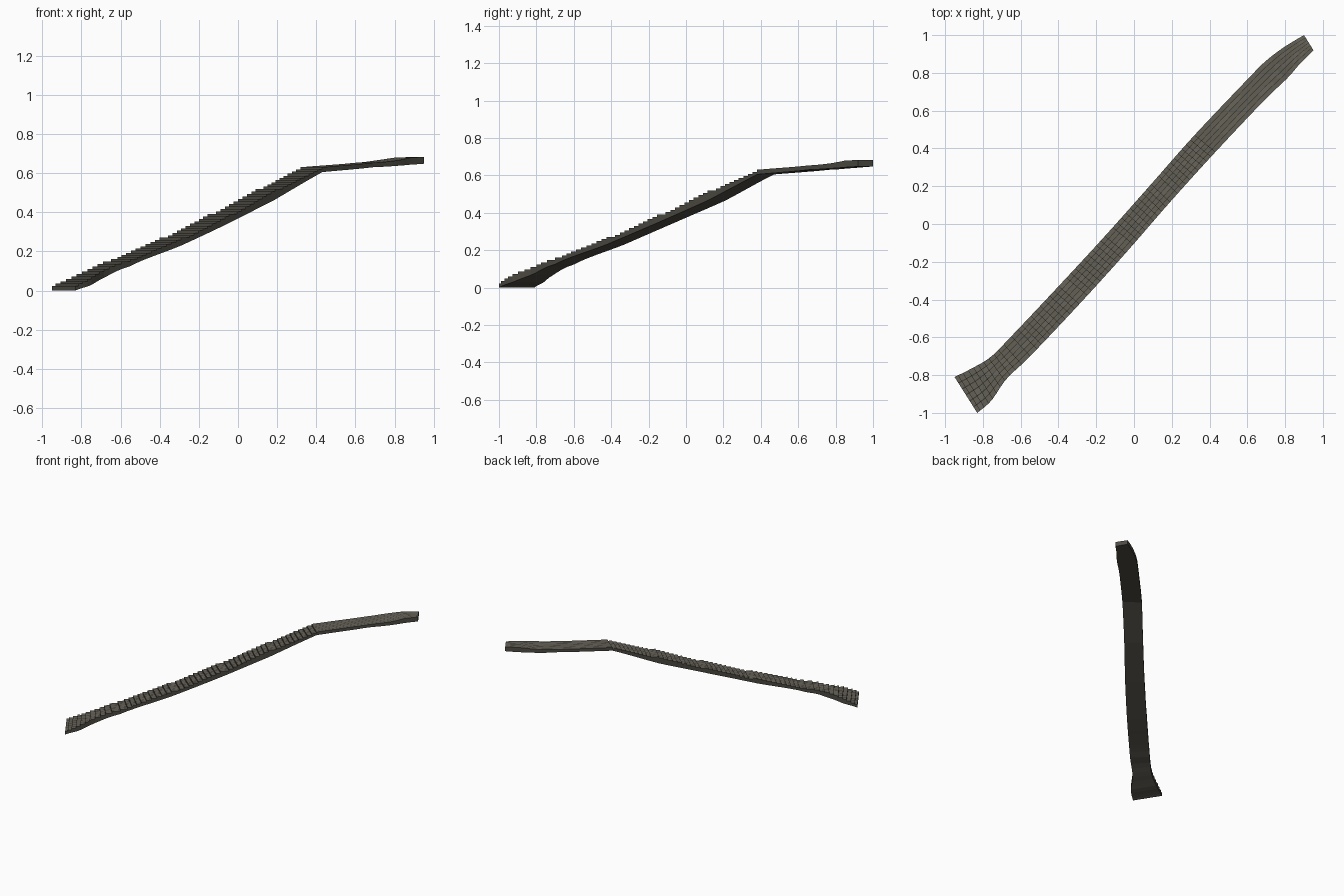
import bpy, bmesh, random
from mathutils import Vector

if "Cube" in bpy.data.objects:
    bpy.data.objects.remove(bpy.data.objects["Cube"])

random.seed(4)

# Plan stations: left edge x, y, right edge x, y, underside z
ROWS = [
    (-.95, -.81, -.83, -1.0, 0), (-.86, -.765, -.755, -.935, .025),
    (-.76, -.705, -.675, -.82, .07), (-.65, -.595, -.55, -.70, .125),
    (-.40, -.33, -.29, -.425, .23), (-.155, -.065, -.045, -.155, .345),
    (.09, .21, .19, .115, .465), (.32, .47, .43, .38, .605),
    (.60, .765, .69, .655, .63), (.70, .865, .81, .77, .637),
    (.80, .94, .88, .85, .643), (.90, 1.0, .95, .92, .648)]


def station(u):
    """Left point, right point and underside height at path position u."""
    i = min(int(u), len(ROWS) - 2)
    t = u - i
    p = [ROWS[max(0, min(len(ROWS) - 1, i + k))] for k in (-1, 0, 1, 2)]
    v = [.5 * (2 * b + (c - a) * t + (2 * a - 5 * b + 4 * c - d) * t * t
               + (3 * b - a - 3 * c + d) * t ** 3) for a, b, c, d in zip(*p)]
    zb = p[1][4] * (1 - t) + p[2][4] * t
    return Vector((v[0], v[1])), Vector((v[2], v[3])), zb


def material(name, rgb):
    m = bpy.data.materials.new(name)
    m.diffuse_color = (*rgb, 1)
    m.use_nodes = True
    m.node_tree.nodes["Principled BSDF"].inputs["Base Color"].default_value = m.diffuse_color
    return m


MATS = [material("stone", (.125, .116, .092)), material("stone_worn", (.14, .131, .105)),
        material("stone_joint", (.04, .037, .03)), material("stone_side", (.075, .07, .055))]

# Columns of paving stones separated by narrow joints
COLS = [(0, 0)]
for k in range(1, 6):
    COLS += [(k / 6 - .012, 2), (k / 6 + .012, 0)]
COLS.append((1, 0))


def build(name, segments):
    """Segments are (u0, u1, top z0, top z1); risers close each change of height."""
    bm = bmesh.new()

    def face(pts, mat):
        bm.faces.new([bm.verts.new(p) for p in pts]).material_index = mat

    def at(p, z):
        return (p.x, p.y, z)

    previous = None
    for u0, u1, z0, z1 in segments:
        l0, r0, b0 = station(u0)
        l1, r1, b1 = station(u1)
        # paved top
        for (f, _), (g, _) in zip(COLS, COLS[1:]):
            mat = 2 if g - f < .03 else random.choice((0, 0, 1))
            face([at(l0.lerp(r0, f), z0), at(l0.lerp(r0, g), z0),
                  at(l1.lerp(r1, g), z1), at(l1.lerp(r1, f), z1)], mat)
        # side walls and underside
        face([at(r0, b0), at(r1, b1), at(r1, z1), at(r0, z0)], 3)
        face([at(l1, b1), at(l0, b0), at(l0, z0), at(l1, z1)], 3)
        face([at(l0, b0), at(l1, b1), at(r1, b1), at(r0, b0)], 3)
        # riser, or the front end of the whole part
        low = b0 if previous is None else previous
        if z0 - low > .0005:
            face([at(l0, low), at(r0, low), at(r0, z0), at(l0, z0)], 3)
        previous = z1
    # far end
    face([at(r1, b1), at(l1, b1), at(l1, z1), at(r1, z1)], 3)
    bmesh.ops.remove_doubles(bm, verts=bm.verts, dist=.00005)
    me = bpy.data.meshes.new(name)
    bm.to_mesh(me)
    bm.free()
    for m in MATS:
        me.materials.append(m)
    ob = bpy.data.objects.new(name, me)
    bpy.context.collection.objects.link(ob)


# Five flights of steps, each ending in a short flat landing
flights = [(0, 3, .01, .16, 12), (3, 4, .16, .27, 10), (4, 5, .27, .39, 10),
           (5, 6, .39, .52, 10), (6, 7, .52, .63, 10)]
steps = []
for u0, u1, z0, z1, n in flights:
    start = u0 + (.17 if u0 else 0)
    if u0:
        steps.append((u0, start, z0, z0))
    # the last riser of a flight sits on the next landing
    for k in range(n - 1):
        a, b = (start + (u1 - start) * j / (n - 1) for j in (k, k + 1))
        z = z0 + (z1 - z0) * (k + 1) / n
        steps.append((a, b, z, z))
build("stone_steps", steps)

# Gently sloping paved path above the steps
ramp = [(7, .63), (8, .653), (9, .664), (10, .679), (11, .683)]
path = []
for (u0, z0), (u1, z1) in zip(ramp, ramp[1:]):
    for k in range(4):
        s, t = k / 4, (k + 1) / 4
        path.append((u0 + s, u0 + t, z0 + (z1 - z0) * s, z0 + (z1 - z0) * t))
build("upper_path", path)
